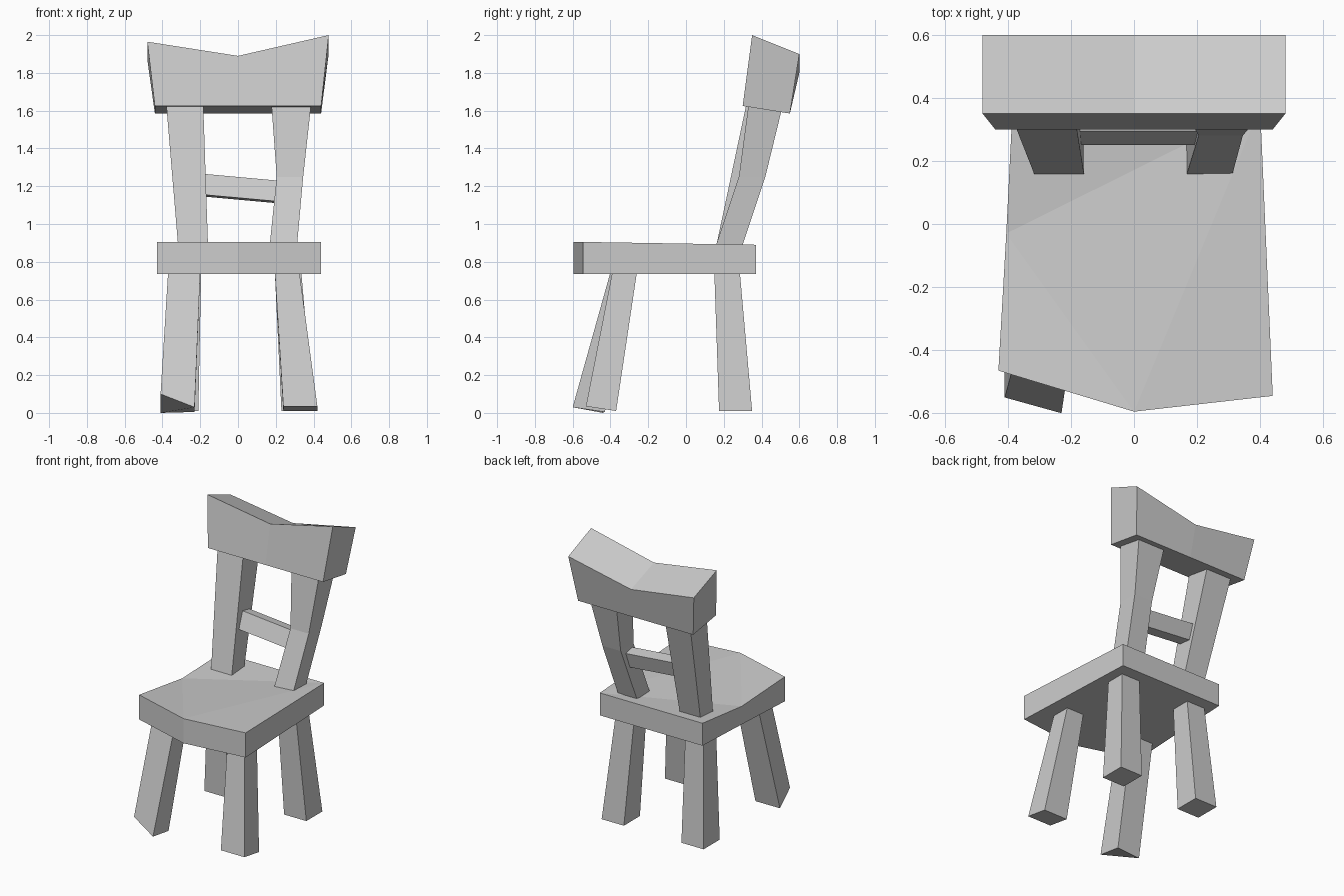
import bpy
import bmesh

default_cube = bpy.data.objects.get("Cube")
if default_cube:
    bpy.data.objects.remove(default_cube, do_unlink=True)

# One plain grey for the whole chair
GREY = (0.6, 0.6, 0.6, 1.0)
grey_paint = bpy.data.materials.new("plain grey")
grey_paint.use_nodes = True
grey_paint.diffuse_color = GREY
shader = next(n for n in grey_paint.node_tree.nodes if n.type == "BSDF_PRINCIPLED")
shader.inputs["Base Color"].default_value = GREY


def loft(name, rings, top_faces=None):
    """Skin a closed solid through rings that share one point count."""
    bm = bmesh.new()
    loops = [[bm.verts.new(point) for point in ring] for ring in rings]
    count = len(loops[0])
    for lower, upper in zip(loops, loops[1:]):
        for i in range(count):
            j = (i + 1) % count
            bm.faces.new((lower[i], lower[j], upper[j], upper[i]))
    bm.faces.new(list(reversed(loops[0])))
    for indices in top_faces or [range(count)]:
        bm.faces.new([loops[-1][i] for i in indices])
    bmesh.ops.recalc_face_normals(bm, faces=bm.faces)
    mesh = bpy.data.meshes.new(name)
    bm.to_mesh(mesh)
    bm.free()
    mesh.materials.append(grey_paint)
    part = bpy.data.objects.new(name, mesh)
    bpy.context.collection.objects.link(part)
    return part


def section(left, right, front, back, front_z, back_z=None):
    """Four-sided cross-section of a leg or post, optionally tilted."""
    back_z = front_z if back_z is None else back_z
    return [(left, front, front_z), (right, front, front_z),
            (right, back, back_z), (left, back, back_z)]


# Seat: slanting front edge, worn dip halfway along one side
seat_outline = [(-.43, -.465), (0, -.595), (.44, -.545),
                (.4, .37), (-.385, .37), (-.405, -.03)]
seat_heights = [.905, .905, .905, .89, .89, .86]
seat_bottom = .735
loft("seat",
     [[(x, y, seat_bottom) for x, y in seat_outline],
      [(x, y, z) for (x, y), z in zip(seat_outline, seat_heights)]],
     top_faces=[(5, 0, 1), (1, 2, 3), (1, 3, 5), (3, 4, 5)])

# Front legs: splayed forward, one with a roughly cut foot
leg_top = seat_bottom + .01
rough_foot = [(-.41, -.55, .1), (-.23, -.6, .03), (-.23, -.43, .005), (-.41, -.44, 0)]
loft("front_right_leg", [rough_foot, section(-.37, -.2, -.4, -.26, leg_top)])
loft("front_left_leg", [section(.24, .42, -.53, -.37, .035, .01),
                        section(.195, .325, -.39, -.26, leg_top)])

# Rear legs
for name, side, inner in (("rear_right_leg", -1, .21), ("rear_left_leg", 1, .23)):
    foot = section(inner, inner + .17, .175, .35, .01)
    head = section(.195, .335, .15, .285, leg_top)
    loft(name, [[(side * x, y, z) for x, y, z in ring] for ring in (foot, head)])

# Back posts: one straight, one kinked at the middle
post_foot, post_head = .86, 1.66
loft("right_back_post", [section(-.315, -.158, .155, .29, post_foot),
                         section(-.382, -.185, .325, .51, post_head)])
loft("left_back_post", [section(.165, .31, .15, .29, post_foot),
                        section(.205, .345, .28, .42, 1.25),
                        section(.175, .39, .335, .52, post_head)])

# Sloping crossbar between the posts
profile = [(.25, 1.14), (.34, 1.13), (.37, 1.235), (.295, 1.25)]
loft("crossbar", [[(x, y, z + rise) for y, z in profile]
                  for x, rise in ((-.2, .017), (.23, -.022))])

# Headrest: leaning block flared at both ends with a notched top
rest_stations = [(-.48, -.44, 1.965, 1.87), (0, 0, 1.89, 1.8), (.48, .44, 2, 1.9)]
loft("headrest",
     [[(low_x, .3, 1.625), (low_x, .55, 1.585), (top_x, .6, back_z), (top_x, .35, front_z)]
      for top_x, low_x, front_z, back_z in rest_stations])
